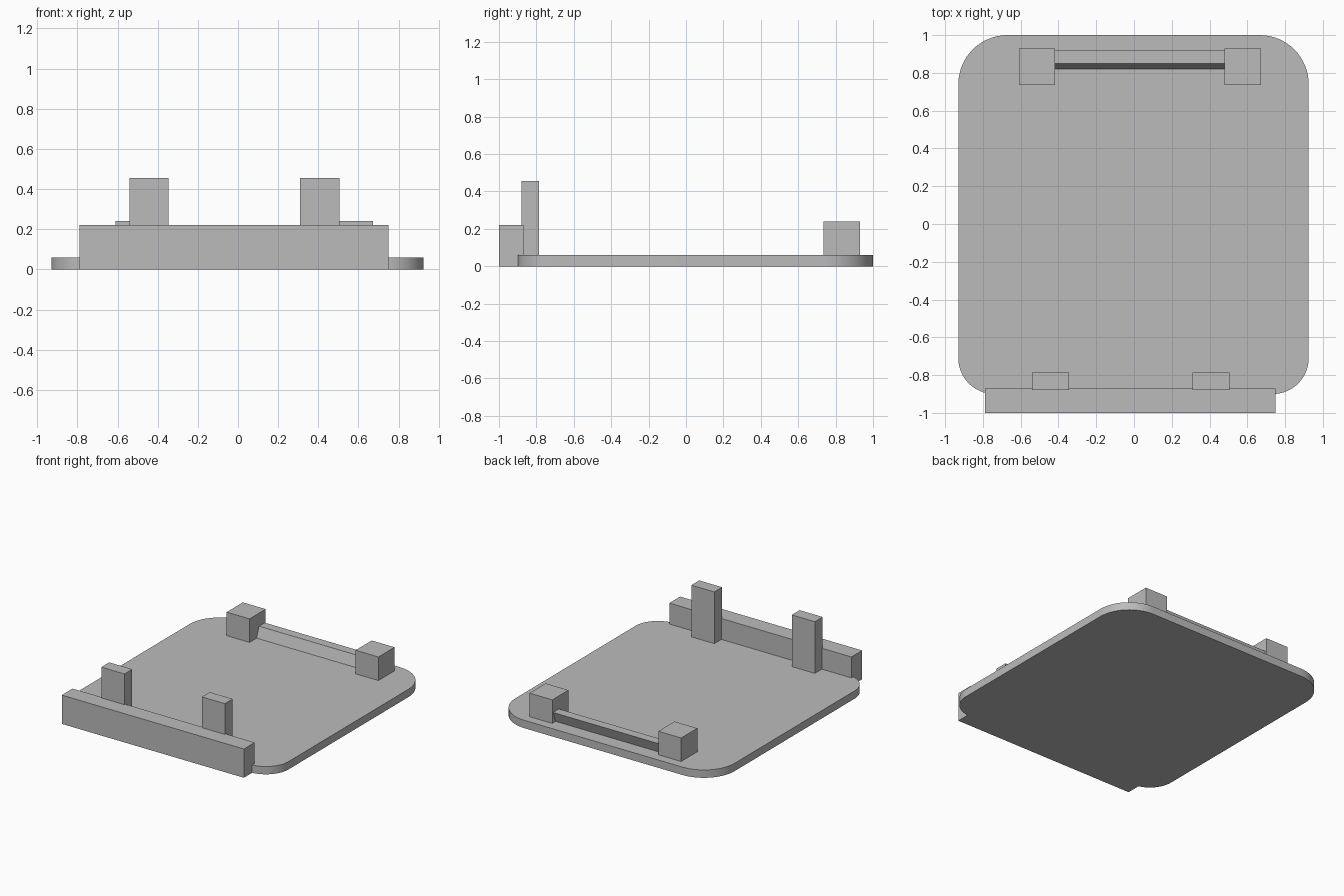
import bpy
import bmesh
from math import cos, sin, pi, radians
from mathutils import Vector

cube = bpy.data.objects.get("Cube")
if cube:
    bpy.data.objects.remove(cube, do_unlink=True)

# Single plain grey
grey = bpy.data.materials.new("plain_grey")
grey.use_nodes = True
color = (0.5, 0.5, 0.5, 1)
grey.diffuse_color = color
grey.node_tree.nodes["Principled BSDF"].inputs["Base Color"].default_value = color


def prism(name, outline, direction):
    """Extrude a closed outline of 3D points along a direction."""
    bm = bmesh.new()
    face = bm.faces.new([bm.verts.new(p) for p in outline])
    result = bmesh.ops.extrude_face_region(bm, geom=[face], use_keep_orig=True)
    verts = [g for g in result["geom"] if isinstance(g, bmesh.types.BMVert)]
    bmesh.ops.translate(bm, verts=verts, vec=Vector(direction))
    bmesh.ops.recalc_face_normals(bm, faces=bm.faces)
    mesh = bpy.data.meshes.new(name)
    bm.to_mesh(mesh)
    bm.free()
    mesh.materials.append(grey)
    obj = bpy.data.objects.new(name, mesh)
    bpy.context.collection.objects.link(obj)
    return obj


def box(name, x0, x1, y0, y1, z0, z1):
    outline = [(x0, y0, z0), (x1, y0, z0), (x1, y1, z0), (x0, y1, z0)]
    return prism(name, outline, (0, 0, z1 - z0))


# Base plate with wider rounding at the back corners
LEFT, RIGHT, FRONT, BACK, THICK = 0.925, -0.93, -0.9, 1.0, 0.06
R_BACK, R_FRONT, STEPS = 0.26, 0.19, 16
corners = [
    (LEFT - R_BACK, BACK - R_BACK, R_BACK),
    (RIGHT + R_BACK, BACK - R_BACK, R_BACK),
    (RIGHT + R_FRONT, FRONT + R_FRONT, R_FRONT),
    (LEFT - R_FRONT, FRONT + R_FRONT, R_FRONT),
]
outline = []
for quarter, (cx, cy, r) in enumerate(corners):
    for i in range(STEPS + 1):
        a = (quarter + i / STEPS) * pi / 2
        outline.append((cx + r * cos(a), cy + r * sin(a), 0))
plate = prism("base_plate", outline, (0, 0, THICK))
bpy.ops.object.select_all(action='DESELECT')
plate.select_set(True)
bpy.context.view_layer.objects.active = plate
bpy.ops.object.shade_smooth_by_angle(angle=radians(30))

# Front bar and the two posts behind it
box("front_bar", -0.79, 0.75, -1.0, -0.87, 0, 0.22)
for side, x in (("right", -0.54), ("left", 0.31)):
    box(side + "_front_post", x, x + 0.195, -0.88, -0.785, THICK, 0.455)

# Back blocks joined by a leaning rail
for side, x in (("right", -0.61), ("left", 0.48)):
    box(side + "_back_block", x, x + 0.193, 0.735, 0.93, THICK, 0.24)
section = [(0.82, THICK), (0.89, THICK), (0.92, 0.14), (0.85, 0.14)]
prism("back_rail", [(-0.418, y, z) for y, z in section], (0.9, 0, 0))
